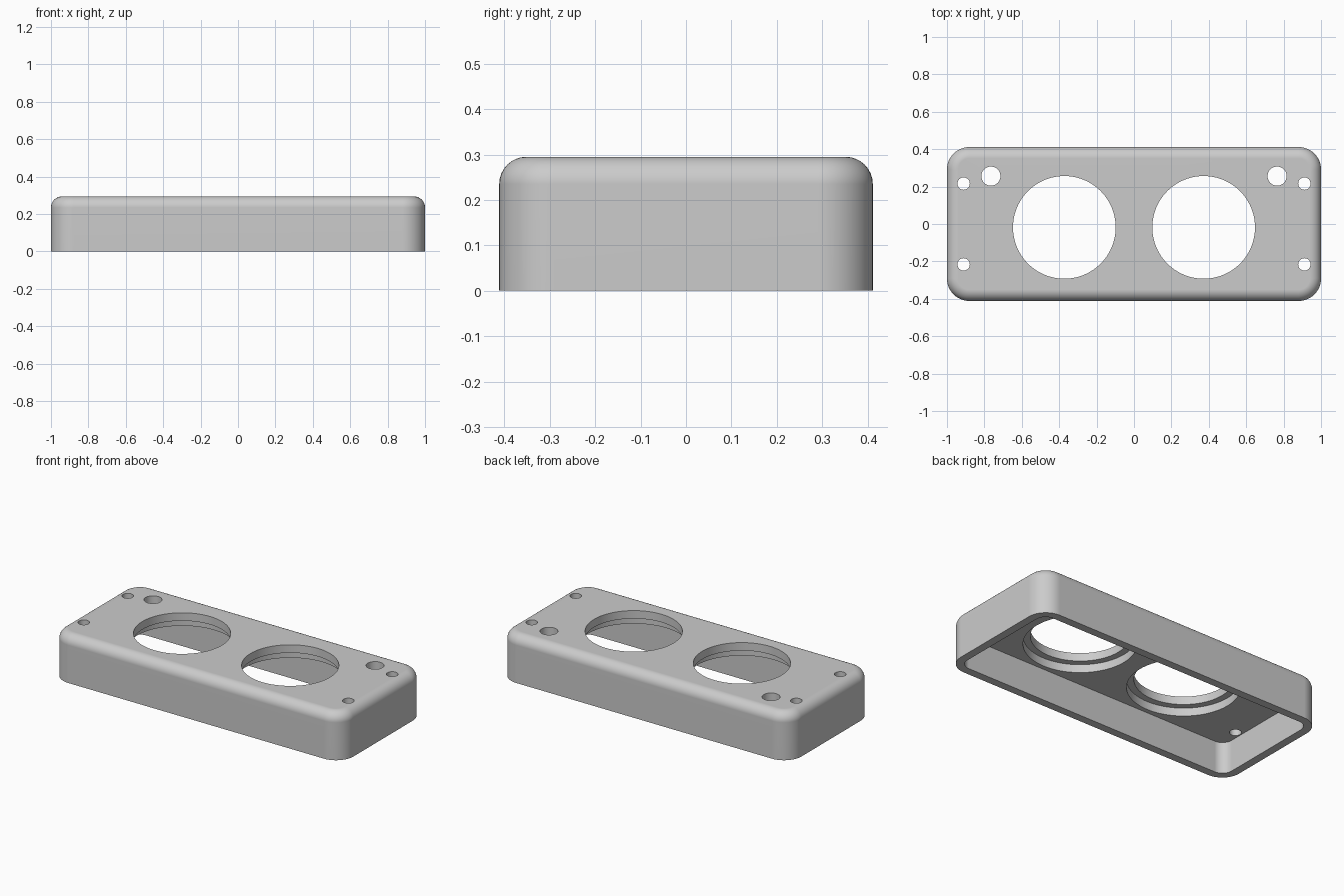
import bpy, bmesh, math

if "Cube" in bpy.data.objects:
    bpy.data.objects.remove(bpy.data.objects["Cube"])

LENGTH, WIDTH, HEIGHT = 2.0, 0.823, 0.295
WALL, CEILING = 0.05, 0.195      # side wall thickness, height of inner ceiling
LEDGE = HEIGHT - 0.05            # bottom of the narrow part of the large holes

grey = bpy.data.materials.new("grey plastic")
grey.use_nodes = True
grey.diffuse_color = (0.6, 0.6, 0.6, 1)
grey.node_tree.nodes["Principled BSDF"].inputs["Base Color"].default_value = (0.6, 0.6, 0.6, 1)


def add_object(name, bm):
    bmesh.ops.recalc_face_normals(bm, faces=bm.faces)
    mesh = bpy.data.meshes.new(name)
    bm.to_mesh(mesh)
    bm.free()
    mesh.materials.append(grey)
    obj = bpy.data.objects.new(name, mesh)
    bpy.context.collection.objects.link(obj)
    return obj


def rounded_box(name, sx, sy, z0, z1, corner, top_fillet=0):
    """Box with rounded upright edges and an optional rounded top rim."""
    bm = bmesh.new()
    bmesh.ops.create_cube(bm, size=1)
    for v in bm.verts:
        v.co = (v.co.x * sx, v.co.y * sy, z1 if v.co.z > 0 else z0)
    upright = [e for e in bm.edges if abs(e.verts[0].co.z - e.verts[1].co.z) > 1e-4]
    bmesh.ops.bevel(bm, geom=upright, offset=corner, segments=12, profile=0.5, affect='EDGES')
    if top_fillet:
        rim = [e for e in bm.edges if all(v.co.z > z1 - 1e-4 for v in e.verts)]
        bmesh.ops.bevel(bm, geom=rim, offset=top_fillet, segments=8, profile=0.5, affect='EDGES')
    return add_object(name, bm)


def cylinder(name, x, y, radius, z0, z1, sides):
    bm = bmesh.new()
    bmesh.ops.create_cone(bm, cap_ends=True, segments=sides, radius1=radius,
                          radius2=radius, depth=z1 - z0)
    bmesh.ops.translate(bm, vec=(x, y, (z0 + z1) / 2), verts=bm.verts)
    return add_object(name, bm)


def cut(target, cutter):
    """Subtract the cutter from the target and discard it."""
    cutter.hide_render = True
    mod = target.modifiers.new("cut", 'BOOLEAN')
    mod.operation, mod.solver, mod.object = 'DIFFERENCE', 'EXACT', cutter
    bpy.context.view_layer.objects.active = target
    bpy.ops.object.modifier_apply(modifier=mod.name)
    bpy.data.objects.remove(cutter)


# Outer shell, open underneath
case = rounded_box("case_cover", LENGTH, WIDTH, 0, HEIGHT, 0.12, 0.06)
cut(case, rounded_box("cavity_cutter", LENGTH - 2 * WALL, WIDTH - 2 * WALL, -0.1, CEILING, 0.065))

for side in (-1, 1):
    # Large round openings, with a wider recess from below
    x, y = side * 0.3725, -0.018
    cut(case, cylinder("recess_cutter", x, y, 0.315, 0.1, LEDGE, 96))
    cut(case, cylinder("opening_cutter", x, y, 0.2745, 0.1, 0.4, 96))
    # Medium hole near the back corner
    cut(case, cylinder("button_hole_cutter", side * 0.765, 0.256, 0.051, 0.1, 0.4, 40))
    # Screw holes
    for end in (-1, 1):
        cut(case, cylinder("screw_hole_cutter", side * 0.911, end * 0.216, 0.033, 0.1, 0.4, 32))

# Smooth curved surfaces, crisp rims
bpy.ops.object.select_all(action='DESELECT')
case.select_set(True)
bpy.context.view_layer.objects.active = case
bpy.ops.object.shade_smooth_by_angle(angle=math.radians(30))
normals = case.modifiers.new("flat_face_normals", 'WEIGHTED_NORMAL')
normals.keep_sharp = True
